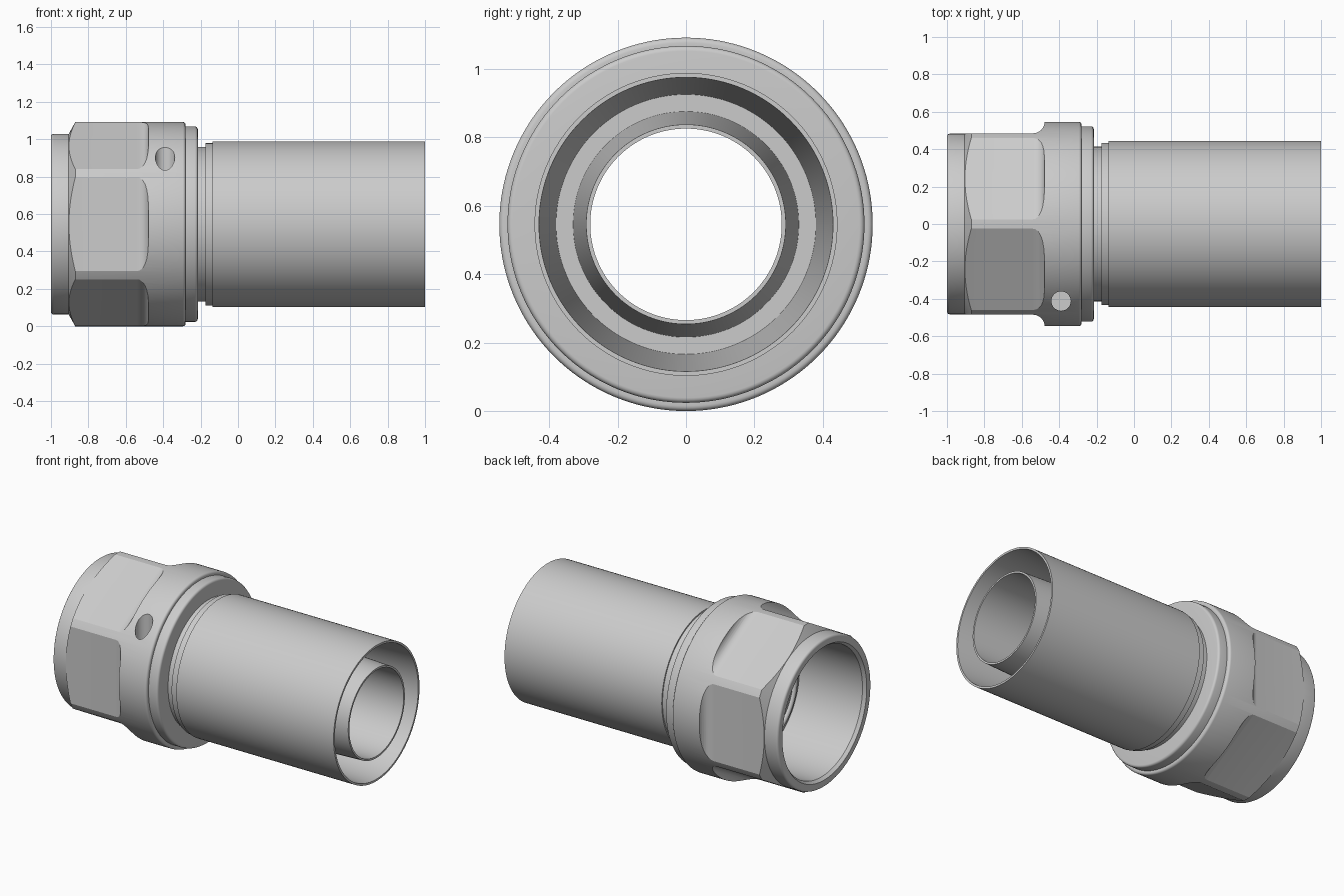
import bpy, bmesh, math
from mathutils import Matrix, Vector

if "Cube" in bpy.data.objects:
    bpy.data.objects.remove(bpy.data.objects["Cube"])

C = 0.546      # height of the axis
R = 0.546      # largest radius
FLAT = 0.485   # distance from axis to hex flat
SEG = 144


def make_object(name, bm):
    bmesh.ops.recalc_face_normals(bm, faces=bm.faces)
    mesh = bpy.data.meshes.new(name)
    bm.to_mesh(mesh)
    bm.free()
    ob = bpy.data.objects.new(name, mesh)
    bpy.context.collection.objects.link(ob)
    return ob


def revolve(name, profile):
    """Closed (x, radius) profile turned around the x axis."""
    bm = bmesh.new()
    rings = []
    for i in range(SEG):
        a = 2 * math.pi * i / SEG
        rings.append([bm.verts.new((x, r * math.sin(a), C + r * math.cos(a))) for x, r in profile])
    n = len(profile)
    for i in range(SEG):
        p, q = rings[i], rings[(i + 1) % SEG]
        for j in range(n):
            k = (j + 1) % n
            bm.faces.new((p[j], p[k], q[k], q[j]))
    return make_object(name, bm)


def arc(cx, cr, rad, a0, a1, steps):
    return [(cx + rad * math.cos(math.radians(a0 + (a1 - a0) * i / steps)),
             cr + rad * math.sin(math.radians(a0 + (a1 - a0) * i / steps)))
            for i in range(steps + 1)]


def cut(target, cutter):
    cutter.hide_render = True
    mod = target.modifiers.new("cut", 'BOOLEAN')
    mod.operation = 'DIFFERENCE'
    mod.solver = 'EXACT'
    mod.object = cutter
    bpy.context.view_layer.objects.active = target
    bpy.ops.object.modifier_apply(modifier=mod.name)
    bpy.data.objects.remove(cutter, do_unlink=True)


def smooth(ob):
    bpy.ops.object.select_all(action='DESELECT')
    ob.select_set(True)
    bpy.context.view_layer.objects.active = ob
    bpy.ops.object.shade_smooth_by_angle(angle=math.radians(25))


# Nut body: chamfered open end, round flange, stepped collar, bore with shoulder
nut = revolve("coupling_nut",
              [(-1.0, 0.435)]
              + arc(-0.985, 0.468, 0.015, 180, 90, 4)
              + [(-0.905, 0.483), (-0.87, R)]
              + arc(-0.295, R - 0.015, 0.015, 90, 0, 4)
              + [(-0.28, 0.522)]
              + arc(-0.23, 0.507, 0.015, 90, 0, 4)
              + [(-0.215, 0.31), (-0.5, 0.31), (-0.5, 0.42), (-0.98, 0.42)])

# Six milled flats, each ending in a concave fillet
section = [(-1.1, FLAT)] + arc(-0.54, FLAT + 0.062, 0.062, -90, 0, 8) + [(-0.478, 0.7), (-1.1, 0.7)]
bm = bmesh.new()
for i in range(6):
    rot = Matrix.Translation((0, 0, C)) @ Matrix.Rotation(math.radians(60 * i), 4, 'X')
    ends = [[bm.verts.new(rot @ Vector((x, -d, w))) for x, d in section] for w in (-0.27, 0.27)]
    for end in ends:
        bm.faces.new(end)
    for j in range(len(section)):
        k = (j + 1) % len(section)
        bm.faces.new((ends[0][j], ends[0][k], ends[1][k], ends[1][j]))
cut(nut, make_object("flat_cutter", bm))

# Blind vertical lock hole in the flange
bm = bmesh.new()
bmesh.ops.create_cone(bm, cap_ends=True, segments=32, radius1=0.052, radius2=0.052, depth=0.5,
                      matrix=Matrix.Translation((-0.39, -0.412, C + 0.4)))
cut(nut, make_object("hole_cutter", bm))
smooth(nut)

# Double-walled tube: stepped neck, outer sleeve, tapered annular gap, inner pipe
tube = revolve("double_wall_tube",
               [(-0.55, 0.28), (-0.55, 0.325), (-0.4, 0.33), (-0.3, 0.414), (-0.175, 0.414),
                (-0.175, 0.434), (-0.135, 0.434), (-0.135, 0.443), (1.0, 0.443), (1.0, 0.43),
                (-0.08, 0.38), (-0.08, 0.33), (1.0, 0.292), (1.0, 0.28)])
smooth(tube)

# Seat inside the nut: flat washer face with a raised sealing bead
seat = revolve("sealing_seat",
               [(-0.49, 0.285), (-0.565, 0.285)]
               + arc(-0.565, 0.315, 0.018, 270, 90, 8)
               + [(-0.535, 0.333), (-0.535, 0.405), (-0.49, 0.405)])
smooth(seat)
